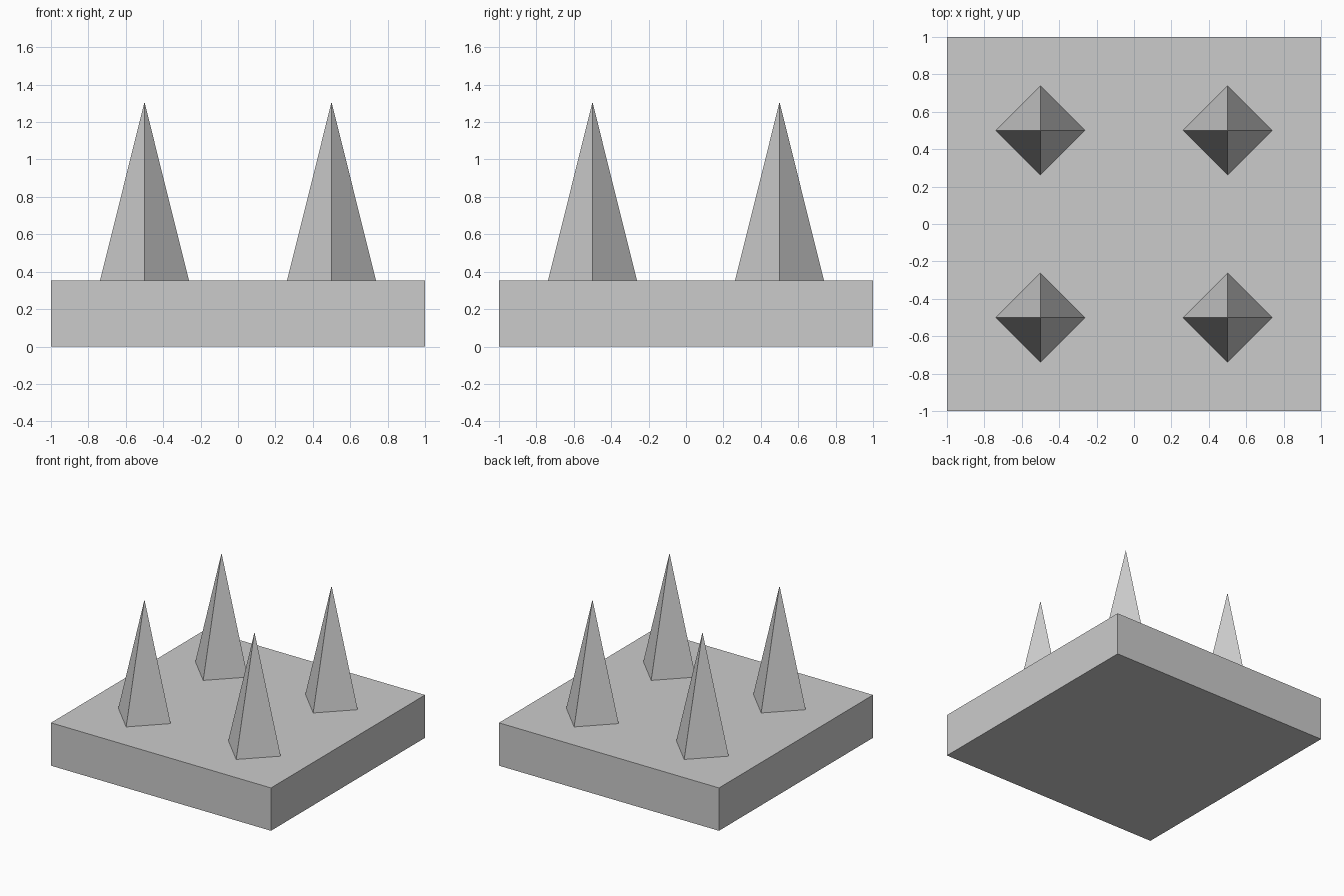
import bpy

if "Cube" in bpy.data.objects:
    bpy.data.objects.remove(bpy.data.objects["Cube"])

SLAB_TOP = 0.352
APEX = 1.307
RADIUS = 0.238

# Square base slab
bpy.ops.mesh.primitive_cube_add(size=1, location=(0, 0, SLAB_TOP / 2))
slab = bpy.context.object
slab.name = "base_slab"
slab.scale = (2, 2, SLAB_TOP)
bpy.ops.object.transform_apply(location=False, rotation=False, scale=True)

# Four four-sided spikes, corners pointing along the axes
height = APEX - SLAB_TOP
for side, x in (("left", -0.5), ("right", 0.5)):
    for end, y in (("front", -0.5), ("back", 0.5)):
        bpy.ops.mesh.primitive_cone_add(vertices=4, radius1=RADIUS, radius2=0, depth=height,
                                        location=(x, y, SLAB_TOP + height / 2))
        bpy.context.object.name = f"spike_{end}_{side}"
